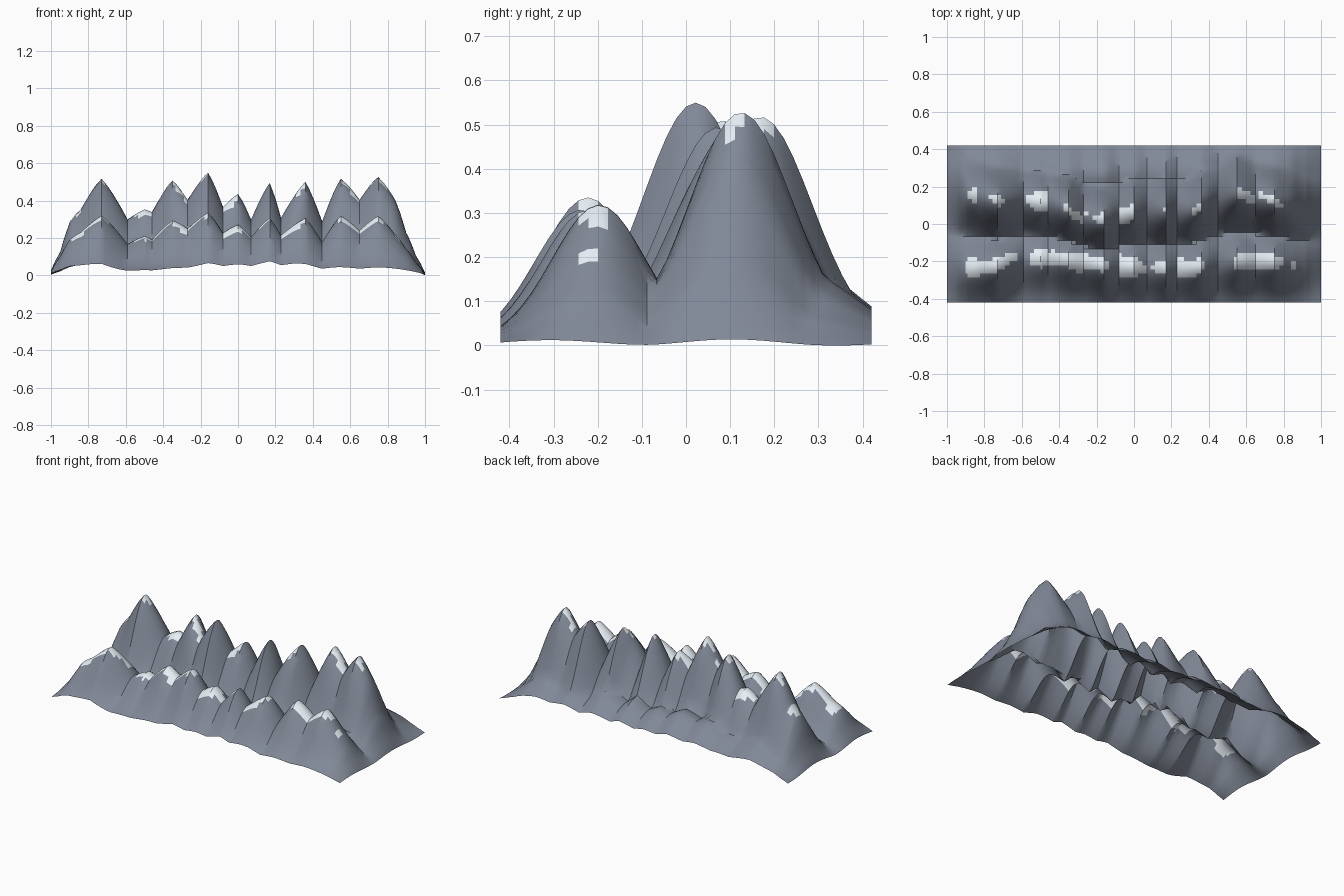
import bpy, bmesh, math

if "Cube" in bpy.data.objects:
    bpy.data.objects.remove(bpy.data.objects["Cube"])

NX, NY, HALF_Y = 90, 38, 0.42

# Crest lines: (x, back height, front height), peaks and saddles
CREST = [(-1, .02, .02), (-.95, .12, .10), (-.9, .28, .19), (-.84, .35, .23),
         (-.73, .515, .32), (-.59, .29, .165), (-.5, .345, .21), (-.46, .33, .19),
         (-.35, .505, .295), (-.27, .40, .25), (-.16, .55, .335), (-.08, .36, .225),
         (0, .43, .27), (.07, .29, .2), (.17, .49, .305), (.23, .30, .21),
         (.36, .495, .305), (.45, .28, .175), (.55, .515, .32), (.65, .40, .24),
         (.75, .525, .32), (.84, .40, .22), (.9, .22, .14), (.95, .10, .07), (1, .005, .005)]
# Crest wander: (x, back y, front y)
WANDER = [(-1, .17, -.24), (-.88, .16, -.235), (-.73, .12, -.22), (-.6, .13, -.18),
          (-.45, .11, -.18), (-.35, .08, -.19), (-.25, .03, -.205), (-.16, .02, -.22),
          (0, .07, -.225), (.17, .07, -.235), (.3, .075, -.23), (.36, .11, -.22),
          (.55, .17, -.195), (.75, .125, -.195), (1, .08, -.22)]


def sample(table, x, col, power):
    """Interpolate a table, rounded at the higher knot and creased at the lower."""
    for a, b in zip(table, table[1:]):
        if x <= b[0] + 1e-6:
            hi, lo = (a, b) if a[col] > b[col] else (b, a)
            t = abs((x - hi[0]) / (lo[0] - hi[0]))
            return hi[col] + (lo[col] - hi[col]) * t ** power
    return table[-1][col]


def bell(d, width):
    return math.exp(-(d / width) ** 2)


def height(x, y):
    hb, hf = sample(CREST, x, 1, 1.2), sample(CREST, x, 2, 1.2)
    yb, yf = sample(WANDER, x, 1, 1), sample(WANDER, x, 2, 1)
    fade = 1 - abs(x) ** 6
    back = .975 * hb * bell(y - yb, .168)
    front = .965 * hf * bell(y - yf, .148)
    foothill = (.05 * fade + .22 * hb) * bell(y - .27, .17)
    ripple = .005 * math.sin(14 * y) + .005
    return max(back, front, foothill) + .008 * fade + ripple


# Columns are pulled onto the nearest crest knots so peaks stay crisp
xs = [-1 + 2 * i / NX for i in range(NX + 1)]
for knot in CREST[1:-1]:
    k = min(range(NX + 1), key=lambda i: abs(xs[i] - knot[0]))
    xs[k] = knot[0]
ys = [-HALF_Y + 2 * HALF_Y * j / NY for j in range(NY + 1)]

# Open terrain sheet
bm = bmesh.new()
rows = [[bm.verts.new((x, y, height(x, y))) for x in xs] for y in ys]
for r0, r1 in zip(rows, rows[1:]):
    for i in range(NX):
        bm.faces.new((r0[i], r0[i + 1], r1[i + 1], r1[i]))
low = min(v.co.z for v in bm.verts)
for v in bm.verts:
    v.co.z -= low
bm.normal_update()

# Snow on the gentler faces close to the crests
for f in bm.faces:
    c = f.calc_center_median()
    near_back = abs(c.y - sample(WANDER, c.x, 1, 1)) < .06 and c.z > .31
    near_front = abs(c.y - sample(WANDER, c.x, 2, 1)) < .06 and c.z > .185
    if (near_back and f.normal.z > .58) or (near_front and f.normal.z > .65):
        f.material_index = 1

mesh = bpy.data.meshes.new("mountain_range")
bm.to_mesh(mesh)
bm.free()
for name, col in (("rock", (.22, .25, .31, 1)), ("snow", (.80, .87, .93, 1))):
    mat = bpy.data.materials.new(name)
    mat.diffuse_color = col
    mat.use_nodes = True
    mat.node_tree.nodes["Principled BSDF"].inputs["Base Color"].default_value = mat.diffuse_color
    mesh.materials.append(mat)
terrain = bpy.data.objects.new("mountain_range", mesh)
bpy.context.collection.objects.link(terrain)
bpy.context.view_layer.objects.active = terrain
terrain.select_set(True)
bpy.ops.object.shade_smooth_by_angle(angle=math.radians(35))
